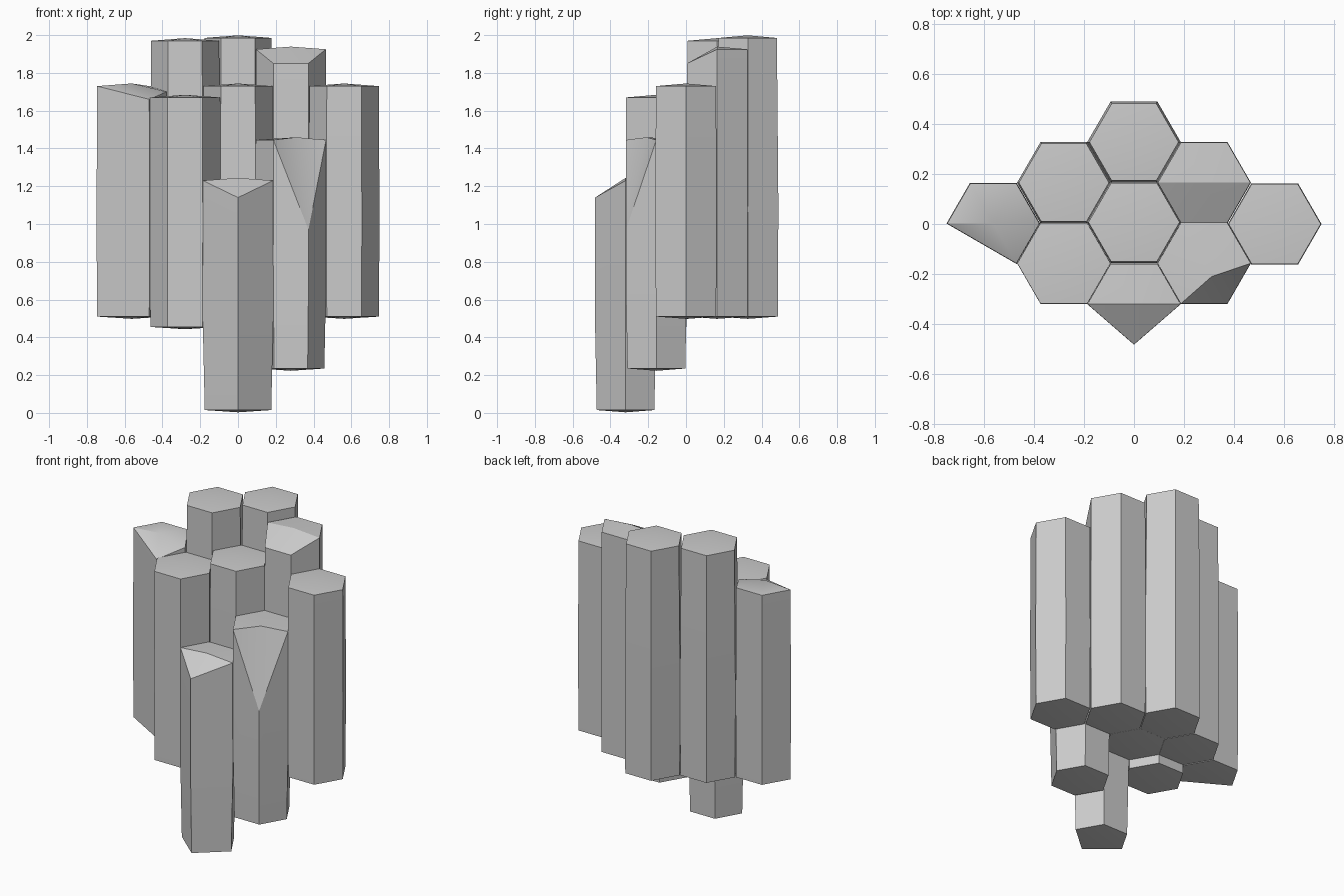
import bpy, bmesh, math

if "Cube" in bpy.data.objects:
    bpy.data.objects.remove(bpy.data.objects["Cube"])

R = 0.187  # hexagon radius, corners on the x axis

# Corner order: 0 right, 1 back right, 2 back left, 3 left, 4 front left, 5 front right
# name: centre x, centre y, bottom z, top z, bottom radius, top radius, options
COLUMNS = {
    "back_column": (0, 0.327, 0.51, 1.985, 0.184, 0.178, {}),
    "back_left_column": (-0.28, 0.165, 0.51, 1.97, 0.185, 0.18, {}),
    "back_right_column": (0.28, 0.165, 0.51, 1.925, 0.185, 0.185,
                          {"drop": {4: 0.075, 5: 0.075}}),
    "middle_column": (0, 0.007, 0.51, 1.73, 0.185, 0.182, {}),
    "left_column": (-0.562, 0.002, 0.51, 1.73, 0.184, 0.184,
                    {"skip": 4, "drop": {5: 0.07, 0: 0.03}}),
    "right_column": (0.562, 0.0, 0.51, 1.73, 0.184, 0.184, {}),
    "front_left_column": (-0.28, -0.157, 0.455, 1.67, 0.184, 0.186, {}),
    "front_right_column": (0.28, -0.157, 0.235, 1.445, 0.177, 0.186,
                           {"drop": {5: 0.475}, "peak": (0.03, -0.053)}),
    "front_column": (0, -0.32, 0.015, 1.23, 0.176, 0.186,
                     {"merge": True, "drop": {4: 0.09}}),
}


def footprint(opts):
    """Unit outline as (corner index, x, y), with broken corners applied."""
    pts = []
    for i in range(6):
        if i == opts.get("skip") or (opts.get("merge") and i == 5):
            continue
        a = math.radians(60 * i)
        x, y = math.cos(a), math.sin(a)
        if opts.get("merge") and i == 4:
            x = 0
        pts.append((i, x, y))
    return pts


def column(name, cx, cy, z0, z1, r0, r1, opts):
    bm = bmesh.new()
    pts = footprint(opts)
    n = len(pts)
    drop = opts.get("drop", {})
    rings = []
    # bottom, middle and top rings give the slight barrel shape
    for r, z, top in ((r0, z0, 0), (R, z0 + 0.4 * (z1 - z0), 0), (r1, z1, 1)):
        rings.append([bm.verts.new((cx + r * x, cy + r * y, z - top * drop.get(i, 0)))
                      for i, x, y in pts])
    for low, high in zip(rings, rings[1:]):
        for k in range(n):
            j = (k + 1) % n
            bm.faces.new((low[k], low[j], high[j], high[k]))
    # shallow domed ends
    px, py = opts.get("peak", (0, 0))
    peak = bm.verts.new((cx + px, cy + py, z1 + 0.014))
    base = bm.verts.new((cx, cy, z0 - 0.012))
    for k in range(n):
        j = (k + 1) % n
        bm.faces.new((rings[2][k], rings[2][j], peak))
        bm.faces.new((rings[0][j], rings[0][k], base))
    # seat the lowest column exactly on the ground
    for v in bm.verts:
        v.co.z = max(v.co.z, 0)
    bmesh.ops.recalc_face_normals(bm, faces=bm.faces[:])
    mesh = bpy.data.meshes.new(name)
    bm.to_mesh(mesh)
    bm.free()
    obj = bpy.data.objects.new(name, mesh)
    bpy.context.collection.objects.link(obj)
    return obj


bpy.ops.object.select_all(action='DESELECT')
for name, spec in COLUMNS.items():
    obj = column(name, *spec)
    obj.select_set(True)
    bpy.context.view_layer.objects.active = obj
bpy.ops.object.shade_smooth_by_angle(angle=math.radians(25))
